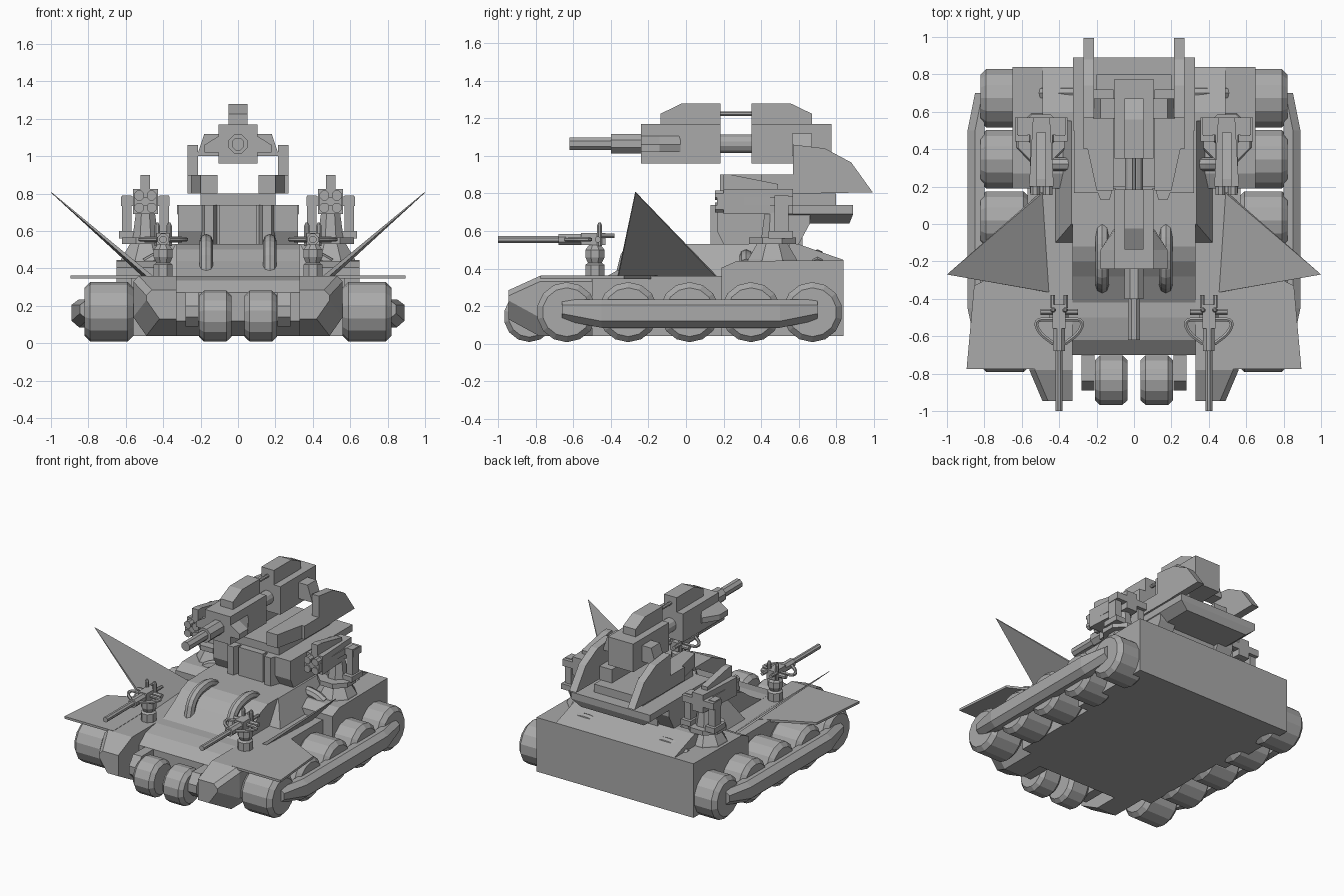
import bpy, bmesh, math
from mathutils import Vector

cube = bpy.data.objects.get("Cube")
if cube:
    bpy.data.objects.remove(cube)

grey = bpy.data.materials.new("plain grey")
grey.use_nodes = True
grey.diffuse_color = (0.4, 0.4, 0.4, 1)
grey.node_tree.nodes["Principled BSDF"].inputs["Base Color"].default_value = (0.4, 0.4, 0.4, 1)


def loft(name, rings, mirror=False):
    """Skin a list of equal point rings and cap both ends."""
    bm = bmesh.new()
    rows = [[bm.verts.new(p) for p in ring] for ring in rings]
    count = len(rows[0])
    for a, b in zip(rows, rows[1:]):
        for i in range(count):
            j = (i + 1) % count
            bm.faces.new((a[i], a[j], b[j], b[i]))
    bm.faces.new(rows[0][::-1])
    bm.faces.new(rows[-1])
    bmesh.ops.recalc_face_normals(bm, faces=bm.faces[:])
    mesh = bpy.data.meshes.new(name)
    bm.to_mesh(mesh)
    bm.free()
    obj = bpy.data.objects.new(name, mesh)
    bpy.context.collection.objects.link(obj)
    mesh.materials.append(grey)
    if mirror:
        obj.modifiers.new("Mirror", 'MIRROR').use_axis[0] = True
    return obj


def side_prism(name, x0, x1, profile, mirror=False):
    """Extrude a (y, z) profile between two x positions."""
    return loft(name, [[(x, y, z) for y, z in profile] for x in (x0, x1)], mirror)


def top_prism(name, z0, z1, outline, mirror=False):
    """Extrude an (x, y) outline between two heights."""
    return loft(name, [[(x, y, z) for x, y in outline] for z in (z0, z1)], mirror)


def box(name, x0, x1, y0, y1, z0, z1, mirror=False):
    return top_prism(name, z0, z1, [(x0, y0), (x1, y0), (x1, y1), (x0, y1)], mirror)


def lathe(name, centre, axis, profile, sides=12, mirror=False):
    """Turn (offset, radius) pairs round the x, y or z axis."""
    rings = []
    for offset, radius in profile:
        ring = []
        for i in range(sides):
            a = math.tau * (i + 0.5) / sides
            u, v = radius * math.cos(a), radius * math.sin(a)
            local = {"x": (offset, u, v), "y": (u, offset, v), "z": (u, v, offset)}[axis]
            ring.append(Vector(centre) + Vector(local))
        rings.append(ring)
    return loft(name, rings, mirror)


def hose(name, path, radius, sides=8, mirror=True):
    """Sweep a round section along a smoothed path."""
    pts = [Vector(p) for p in path]
    for _ in range(2):
        cut = [pts[0]]
        for a, b in zip(pts, pts[1:]):
            cut += [a.lerp(b, 0.25), a.lerp(b, 0.75)]
        pts = cut + [pts[-1]]
    normal = (pts[len(pts) // 2] - pts[0]).cross(pts[-1] - pts[0]).normalized()
    rings = []
    for i, p in enumerate(pts):
        tangent = (pts[min(i + 1, len(pts) - 1)] - pts[max(i - 1, 0)]).normalized()
        side = tangent.cross(normal)
        angles = [math.tau * k / sides for k in range(sides)]
        rings.append([p + radius * (math.cos(a) * normal + math.sin(a) * side) for a in angles])
    return loft(name, rings, mirror)


# Hull
side_prism("center_hull", -0.33, 0.33, [(-0.7, 0.12), (-0.6, 0.04), (0.5, 0.04), (0.5, 0.37),
           (-0.5, 0.36), (-0.62, 0.335), (-0.7, 0.27)])
box("middle_hull", -0.57, 0.57, -0.5, 0.3, 0.04, 0.36)
side_prism("rear_hull", -0.65, 0.65, [(0.19, 0.04), (0.84, 0.04), (0.84, 0.445), (0.27, 0.44), (0.19, 0.405)])


def pod_ring(y, x1, z0, z1):
    return [(0.33, y, z0), (x1 - 0.07, y, z0), (x1, y, z0 + 0.1), (x1, y, z1 - 0.03),
            (x1 - 0.03, y, z1), (0.33, y, z1)]


loft("front_pod", [pod_ring(-0.945, 0.49, 0.13, 0.285), pod_ring(-0.78, 0.56, 0.04, 0.36),
                   pod_ring(-0.4, 0.56, 0.04, 0.36)], True)
side_prism("front_bracket", 0.21, 0.28, [(-0.66, 0.09), (-0.84, 0.09), (-0.89, 0.14), (-0.89, 0.2),
           (-0.84, 0.27), (-0.66, 0.27)], True)

# Wheels and side skirts
for i in range(5):
    lathe("side_wheel", (0.69, -0.635 + i * 0.327, 0.168), "x",
          [(-0.13, 0.13), (-0.1, 0.16), (0.1, 0.16), (0.13, 0.13)], 14, True)
lathe("front_wheel", (0.122, -0.835, 0.145), "x",
      [(-0.087, 0.11), (-0.06, 0.136), (0.06, 0.136), (0.087, 0.11)], 14, True)
rings = []
for y, reach, low in ((-0.66, 0.845, 0.125), (-0.45, 0.89, 0.085), (0.5, 0.89, 0.085), (0.7, 0.85, 0.125)):
    rings.append([(0.8, y, low), (reach - 0.04, y, low), (reach, y, low + 0.035),
                  (reach, y, 0.205), (reach - 0.04, y, 0.235), (0.8, y, 0.235)])
loft("side_skirt", rings, True)

# Fenders and raised fins
top_prism("fender", 0.345, 0.362, [(0.49, -0.775), (0.895, -0.775), (0.855, -0.33), (0.5, -0.15)], True)
fin = [(0.455, -0.365, 0.36), (0.49, 0.165, 0.36), (1.0, -0.27, 0.81)]
loft("fin", [fin, [(fin[0][0] + 0.035, -0.36, 0.36), (fin[1][0] + 0.025, 0.155, 0.36), (0.998, -0.268, 0.803)]], True)

# Superstructure
side_prism("superstructure", -0.33, 0.33, [(-0.42, 0.36), (-0.28, 0.44), (-0.2, 0.5), (-0.12, 0.53),
           (0.6, 0.53), (0.6, 0.36)])
side_prism("rear_deck", -0.49, 0.49, [(0.55, 0.4), (0.55, 0.53), (0.6, 0.53), (0.84, 0.446), (0.84, 0.4)])
top = [(0.33, 0.0), (0.38, 0.0), (0.38, 0.6), (0.33, 0.6)]
loft("side_shoulder", [[(x + (0.04 if x > 0.35 else 0), y - 0.1, 0.36) for x, y in top],
                       [(x - (0.045 if x > 0.35 else 0), y, 0.53) for x, y in top]], True)
hose("deck_hose", [(0.17, -0.02, 0.5), (0.17, -0.12, 0.56), (0.17, -0.3, 0.52), (0.17, -0.34, 0.36)], 0.036)
for y in (0.7, 0.32):
    hose("rear_hose", [(0.24, y, 0.44), (0.3, y, 0.47), (0.42, y, 0.46), (0.49, y, 0.42)], 0.036)

# Main turret
box("turret_core", -0.2, 0.2, 0.19, 0.62, 0.52, 0.74)
side_prism("turret_cheek", 0.19, 0.32, [(0.165, 0.6), (0.2, 0.53), (0.6, 0.53), (0.66, 0.64), (0.66, 0.74),
           (0.165, 0.74)], True)
top_prism("turret_column", 0.52, 0.74, [(0.11, 0.2), (0.13, 0.13), (0.18, 0.13), (0.205, 0.2)], True)
box("turret_front", -0.1, 0.1, 0.15, 0.3, 0.52, 0.74)
loft("turret_bustle", [[(-w, 0.5, z0), (w, 0.5, z0), (w, y, z0), (-w, y, z0)]
                       for w, y, z0 in ((0.26, 0.87, 0.64), (0.325, 0.89, 0.69), (0.325, 0.89, 0.74))])
box("turret_neck", -0.2, 0.2, 0.2, 0.8, 0.74, 0.8)

# Gun cradle
top_prism("cradle_base", 0.8, 0.9, [(0.11, 0.18), (0.2, 0.18), (0.27, 0.5), (0.27, 0.72), (0.11, 0.72)], True)
side_prism("cradle_arm", 0.213, 0.27, [(0.4, 0.8), (0.995, 0.805), (0.88, 0.965), (0.74, 1.04), (0.57, 1.06),
           (0.57, 0.9), (0.4, 0.9)], True)
loft("trunnion", [[(x, 0.565, z) for x, z in ((-0.22, 1.0), (0.22, 1.0), (0.18, 1.12), (-0.18, 1.12))],
                  [(x, 0.67, z) for x, z in ((-0.22, 1.0), (0.22, 1.0), (0.18, 1.12), (-0.18, 1.12))]])

# Main gun
box("gun_front_block", -0.105, 0.105, -0.24, 0.185, 0.96, 1.17)
box("gun_rear_block", -0.105, 0.105, 0.35, 0.775, 0.96, 1.17)
side_prism("gun_front_top", -0.052, 0.052, [(-0.135, 1.17), (0.185, 1.17), (0.185, 1.278), (-0.025, 1.278), (-0.135, 1.225)])
side_prism("gun_rear_top", -0.052, 0.052, [(0.35, 1.17), (0.67, 1.17), (0.67, 1.225), (0.56, 1.278), (0.35, 1.278)])
loft("gun_side_wedge", [[(0.1, y, 1.02), (x, y, 1.02), (x, y, 1.06), (0.1, y, 1.11)]
                        for y, x in ((-0.24, 0.18), (-0.14, 0.18), (-0.03, 0.11))], True)
lathe("gun_link", (0, 0.27, 1.065), "y", [(-0.1, 0.05), (0.1, 0.05)])
lathe("gun_top_rod", (0, 0.27, 1.225), "y", [(-0.1, 0.013), (0.1, 0.013)], 8)
lathe("barrel", (0, 0, 1.065), "y", [(-0.62, 0.036), (-0.4, 0.036), (-0.4, 0.055), (-0.2, 0.055)], 8)

# Rocket launchers
X = 0.495
lathe("launcher_base", (X, 0.46, 0), "z", [(0.42, 0.15), (0.45, 0.14), (0.53, 0.09), (0.53, 0.135), (0.565, 0.135)], 8, True)
lathe("launcher_post", (X, 0.47, 0), "z", [(0.56, 0.075), (0.7, 0.055)], 8, True)
for side in (-1, 1):
    c = X + side * 0.1
    box("launcher_column", c - 0.025, c + 0.025, 0.47, 0.545, 0.56, 0.79, True)
    box("launcher_foot", c - 0.04, c + 0.04, 0.44, 0.57, 0.56, 0.6, True)
box("launcher_crossbar", X - 0.13, X + 0.13, 0.475, 0.57, 0.735, 0.785, True)
loft("rocket_pod", [[(X - w, y, 0.69), (X + w, y, 0.69), (X + w, y, 0.825), (X - w, y, 0.825)]
                    for y, w in ((0.2, 0.066), (0.57, 0.045))], True)
side_prism("launcher_cover", X - 0.06, X + 0.06, [(0.165, 0.735), (0.5, 0.735), (0.5, 0.78), (0.165, 0.78)], True)
side_prism("launcher_sight", X - 0.025, X + 0.025, [(0.2, 0.82), (0.49, 0.82), (0.49, 0.85), (0.24, 0.9), (0.2, 0.9)], True)
for dx in (-0.033, 0.033):
    for z in (0.725, 0.79):
        lathe("rocket", (X + dx, 0.2, z), "y", [(-0.045, 0.028), (0.1, 0.028)], 8, True)

# Deck guns
G, H = 0.4, 0.555
lathe("deck_gun_pedestal", (G, -0.485, 0), "z", [(0.35, 0.055), (0.42, 0.055), (0.43, 0.04), (0.46, 0.055),
      (0.5, 0.055), (0.53, 0.03)], 8, True)
lathe("deck_gun_barrel", (G, 0, H), "y", [(-1.0, 0.02), (-0.68, 0.02), (-0.68, 0.033), (-0.54, 0.033)], 8, True)
box("deck_gun_receiver", G - 0.035, G + 0.035, -0.56, -0.43, 0.525, 0.59, True)
lathe("deck_gun_axle", (G, -0.47, H), "x", [(-0.1, 0.017), (0.1, 0.017)], 8, True)
for dx in (-1, 1):
    lathe("deck_gun_pin", (G + dx * 0.032, -0.46, 0), "z", [(0.52, 0.015), (0.63, 0.015), (0.645, 0.007)], 8, True)
    lathe("deck_gun_grip", (G + dx * 0.035, -0.41, 0.575), "y", [(-0.04, 0.013), (0.03, 0.013)], 8, True)
    hose("deck_gun_guard", [(G + dx * 0.03, -0.51, H), (G + dx * 0.13, -0.51, H), (G + dx * 0.11, -0.58, H),
                            (G + dx * 0.03, -0.64, H)], 0.012, 6)
